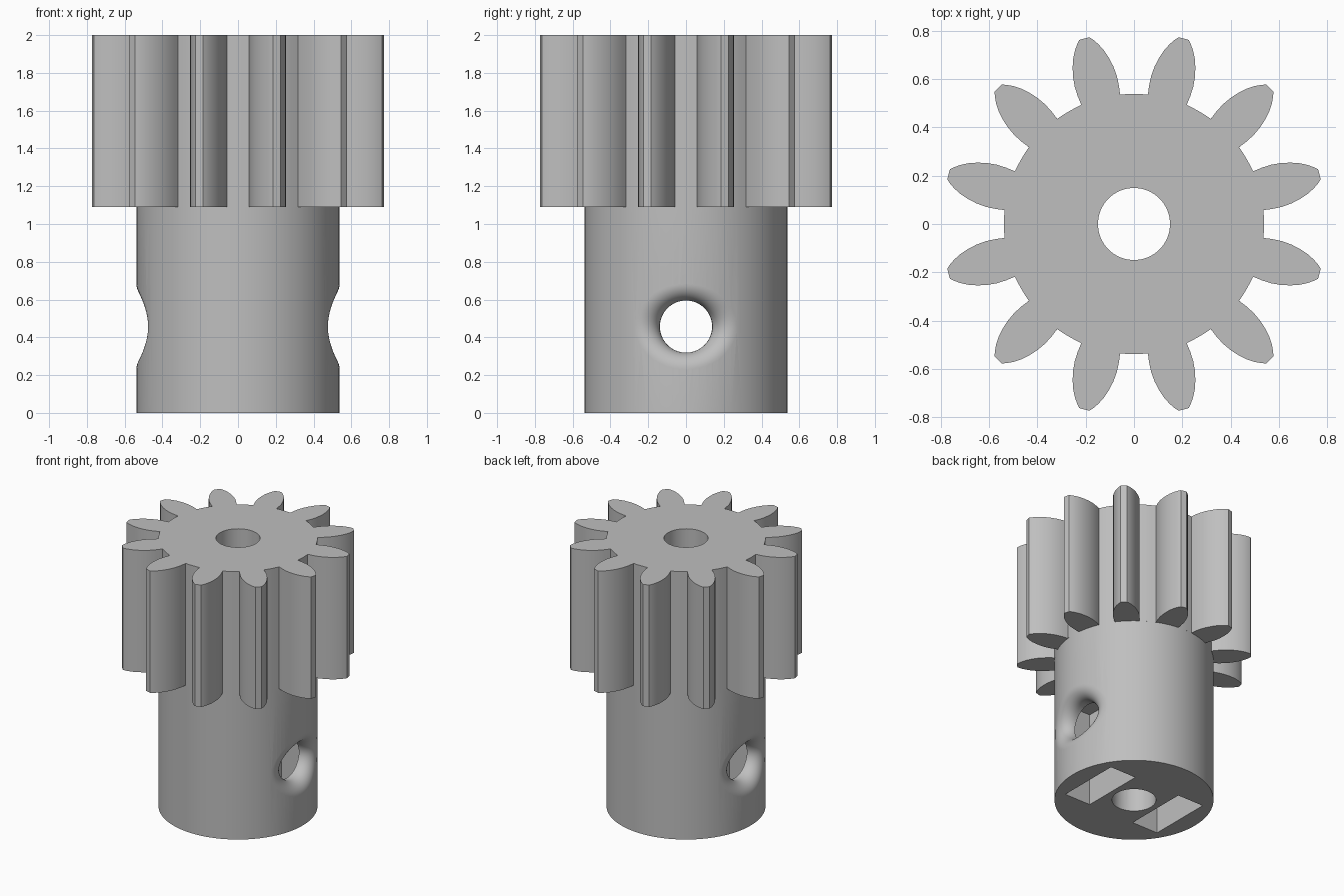
import bpy, bmesh
from math import cos, sin, pi, sqrt, radians
from mathutils import Vector

cube = bpy.data.objects.get("Cube")
if cube:
    bpy.data.objects.remove(cube, do_unlink=True)

HUB_R, HUB_TOP, TOP = 0.538, 1.09, 2.0
BORE_R = 0.149
HOLE_R, HOLE_Z, FILLET = 0.138, 0.457, 0.089
TEETH = 12

steel = bpy.data.materials.new("steel grey")
steel.use_nodes = True
steel.diffuse_color = (0.52, 0.52, 0.52, 1)
steel.node_tree.nodes["Principled BSDF"].inputs["Base Color"].default_value = (0.52, 0.52, 0.52, 1)


def finish(bm, name):
    bmesh.ops.recalc_face_normals(bm, faces=bm.faces)
    mesh = bpy.data.meshes.new(name)
    bm.to_mesh(mesh)
    bm.free()
    mesh.materials.append(steel)
    obj = bpy.data.objects.new(name, mesh)
    bpy.context.collection.objects.link(obj)
    return obj


def prism(name, outline, z0, z1):
    """Extrude a flat outline from z0 to z1."""
    bm = bmesh.new()
    face = bm.faces.new([bm.verts.new((x, y, z0)) for x, y in outline])
    new = bmesh.ops.extrude_face_region(bm, geom=[face])["geom"]
    bmesh.ops.translate(bm, vec=(0, 0, z1 - z0),
                        verts=[v for v in new if isinstance(v, bmesh.types.BMVert)])
    return finish(bm, name)


def circle(r, n):
    return [(r * cos(2 * pi * i / n), r * sin(2 * pi * i / n)) for i in range(n)]


def cut(target, cutters):
    bpy.context.view_layer.objects.active = target
    for c in cutters:
        mod = target.modifiers.new("cut", "BOOLEAN")
        mod.operation, mod.solver, mod.object = "DIFFERENCE", "EXACT", c
        bpy.ops.object.modifier_apply(modifier=mod.name)


def cross_hole_cutter(n=64, steps=10):
    """Tube along x whose two mouths flare out in a rolled fillet."""
    bm = bmesh.new()
    ring_c, axis_c = HOLE_R + FILLET, HUB_R - FILLET
    columns = []
    for i in range(n):
        a = 2 * pi * i / n
        cy, cz = ring_c * cos(a), ring_c * sin(a)
        centre = Vector((sqrt(axis_c ** 2 - cy ** 2), cy, cz))
        inward = Vector((0, -cos(a), -sin(a)))
        outward = Vector((centre.x, cy, 0)).normalized()
        half = [centre + FILLET * inward.slerp(outward, k / steps) for k in range(steps + 1)]
        half.append(Vector((0.8, half[-1].y, half[-1].z)))
        full = [Vector((-p.x, p.y, p.z)) for p in reversed(half)] + half
        columns.append([bm.verts.new(p + Vector((0, 0, HOLE_Z))) for p in full])
    for i in range(n):
        a, b = columns[i], columns[(i + 1) % n]
        for k in range(len(a) - 1):
            bm.faces.new((a[k], a[k + 1], b[k + 1], b[k]))
    for end in (0, -1):
        bm.faces.new([c[end] for c in columns])
    return finish(bm, "cross_hole_cutter")


# Toothed gear outline: (radius, half width) up one flank of a tooth
flank = [(0.532, 0.083), (0.57, 0.088), (0.61, 0.09), (0.65, 0.0865), (0.69, 0.078),
         (0.725, 0.066), (0.755, 0.051), (0.78, 0.034), (0.794, 0.021)]
outline = []
for t in range(TEETH):
    mid = radians(15 + 30 * t)
    for r, w in [(r, -w) for r, w in flank] + [(r, w) for r, w in reversed(flank)]:
        outline.append((r * cos(mid) - w * sin(mid), r * sin(mid) + w * cos(mid)))
    for k in range(-2, 3):  # root arc between teeth
        a = mid + radians(15 + k * 2.4)
        outline.append((HUB_R * cos(a), HUB_R * sin(a)))

gear = prism("gear", outline, HUB_TOP, TOP)
hub = prism("hub", circle(HUB_R, 96), 0, HUB_TOP)

# Cutters: centre bore, flared cross hole, nut slots in the base
bore = prism("bore_cutter", circle(BORE_R, 64), -0.2, TOP + 0.2)
cross = cross_hole_cutter()
slots = []
for s in (-1, 1):
    xs = (s * 0.19, s * 0.405)
    corners = [(xs[0], -0.24), (xs[1], -0.24), (xs[1], 0.24), (xs[0], 0.24)]
    slots.append(prism("nut_slot_cutter", corners, -0.2, 0.7))

cut(gear, [bore])
cut(hub, [bore, cross] + slots)
for c in [bore, cross] + slots:
    bpy.data.objects.remove(c, do_unlink=True)

# Smooth round walls, crisp edges
for obj in (gear, hub):
    bpy.ops.object.select_all(action="DESELECT")
    obj.select_set(True)
    bpy.context.view_layer.objects.active = obj
    bpy.ops.object.shade_smooth_by_angle(angle=radians(25))
